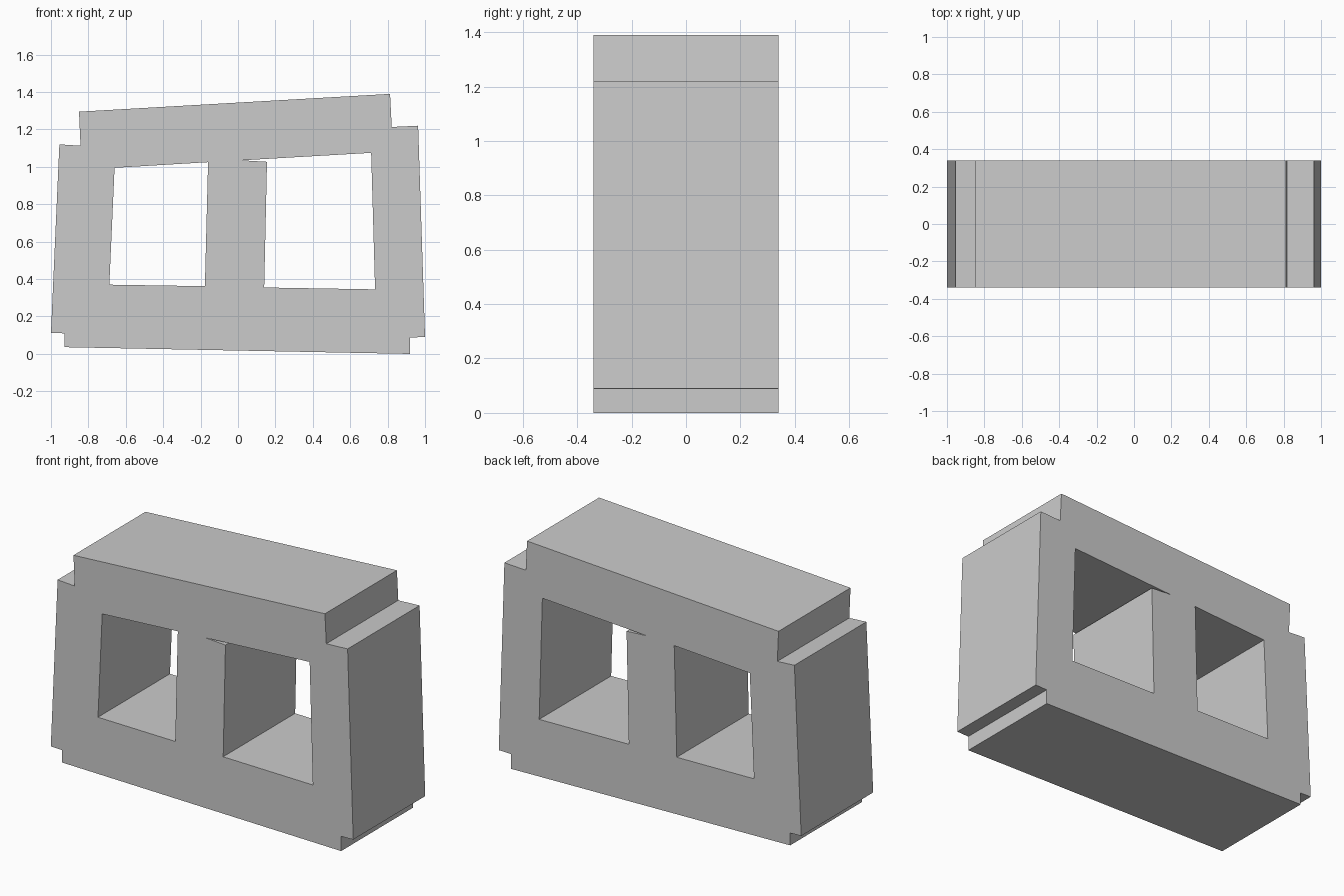
import bpy, bmesh, math

if "Cube" in bpy.data.objects:
    bpy.data.objects.remove(bpy.data.objects["Cube"])

HALF_DEPTH = 0.34

# Outline of the stepped, slightly skewed frame (x, z)
outer = [(-0.927, 0.036), (0.92, 0.0), (0.92, 0.088), (1.0, 0.09),
         (0.963, 1.22), (0.822, 1.213), (0.813, 1.39), (-0.85, 1.295),
         (-0.842, 1.113), (-0.955, 1.12), (-1.0, 0.112), (-0.927, 0.11)]
# Window openings; the right one has a thin wedge gap above the middle post
left_window = [(-0.688, 0.37), (-0.66, 0.995), (-0.16, 1.025), (-0.177, 0.362)]
right_window = [(0.14, 0.355), (0.155, 1.027), (0.02, 1.035),
                (0.712, 1.075), (0.733, 0.345)]

# Filled 2D profile extruded through the depth
curve = bpy.data.curves.new("window_frame_profile", 'CURVE')
curve.dimensions = '2D'
curve.fill_mode = 'BOTH'
curve.extrude = HALF_DEPTH
for loop in (outer, left_window, right_window):
    spline = curve.splines.new('POLY')
    spline.points.add(len(loop) - 1)
    for point, (x, z) in zip(spline.points, loop):
        point.co = (x, z, 0, 1)
    spline.use_cyclic_u = True

frame = bpy.data.objects.new("window_frame", curve)
bpy.context.collection.objects.link(frame)
frame.rotation_euler.x = math.pi / 2
bpy.context.view_layer.objects.active = frame
frame.select_set(True)
bpy.ops.object.convert(target='MESH')
bpy.ops.object.transform_apply(location=False, rotation=True, scale=False)

# Weld caps to the walls and keep flat faces
mesh = frame.data
bm = bmesh.new()
bm.from_mesh(mesh)
bmesh.ops.remove_doubles(bm, verts=bm.verts, dist=0.0005)
bmesh.ops.recalc_face_normals(bm, faces=bm.faces)
for face in bm.faces:
    face.smooth = False
bm.to_mesh(mesh)
bm.free()
